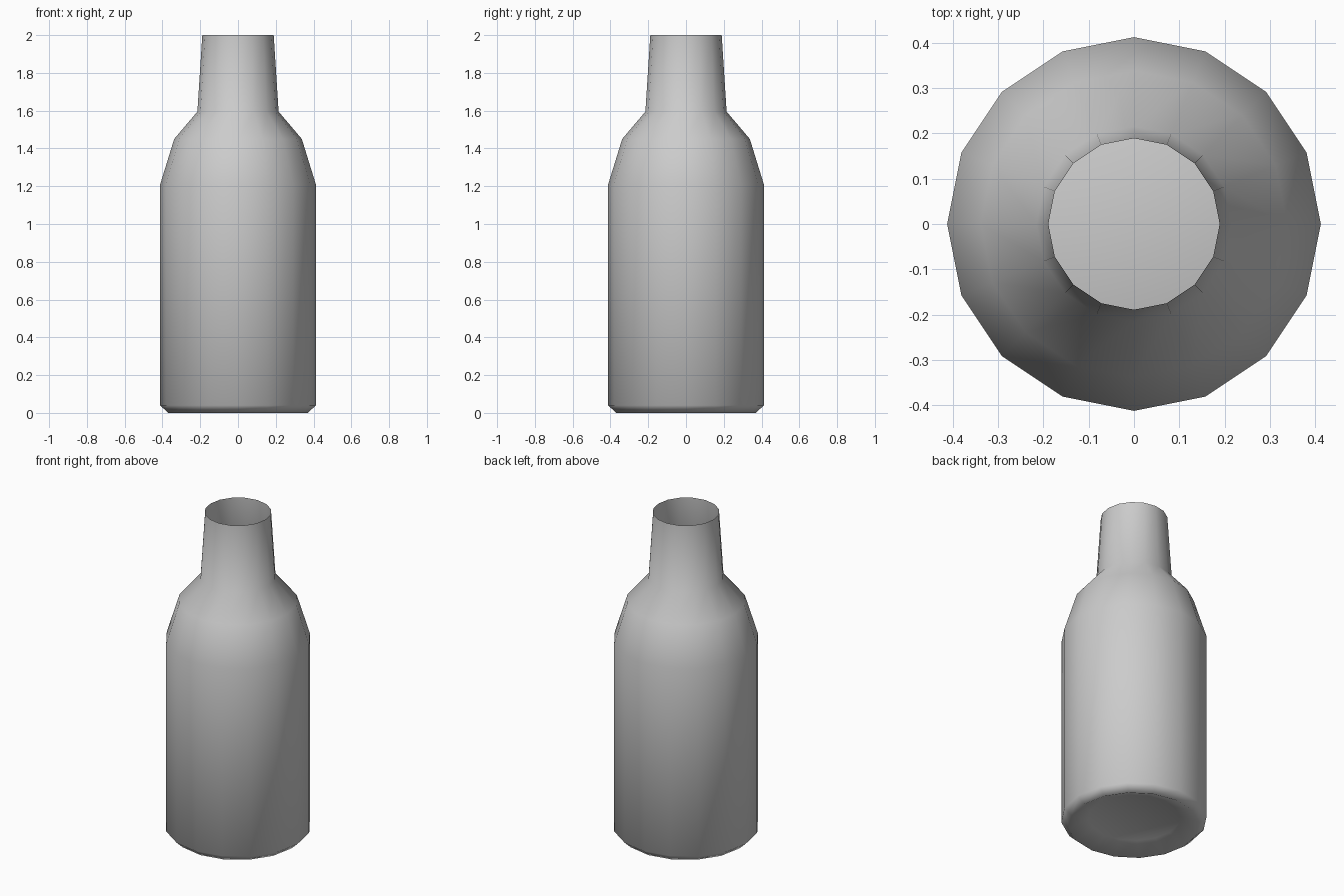
import bpy, bmesh
from math import cos, sin, tau

if "Cube" in bpy.data.objects:
    bpy.data.objects.remove(bpy.data.objects["Cube"])

SIDES = 16
# bottle outline (radius, height): recessed base, foot, body, shoulder, neck
PROFILE = [(0.26, 0.05), (0.37, 0.0), (0.412, 0.04), (0.412, 1.21),
           (0.338, 1.45), (0.215, 1.595), (0.189, 2.0)]

bm = bmesh.new()
rings = [[bm.verts.new((r * cos(tau * i / SIDES), r * sin(tau * i / SIDES), z))
          for i in range(SIDES)] for r, z in PROFILE]

# walls, left open at the mouth
for low, high in zip(rings, rings[1:]):
    for i in range(SIDES):
        j = (i + 1) % SIDES
        bm.faces.new((low[i], low[j], high[j], high[i]))

# recessed floor
bm.faces.new(rings[0][::-1])

for face in bm.faces:
    face.smooth = True

mesh = bpy.data.meshes.new("bottle")
bm.to_mesh(mesh)
bm.free()
bottle = bpy.data.objects.new("bottle", mesh)
bpy.context.collection.objects.link(bottle)
